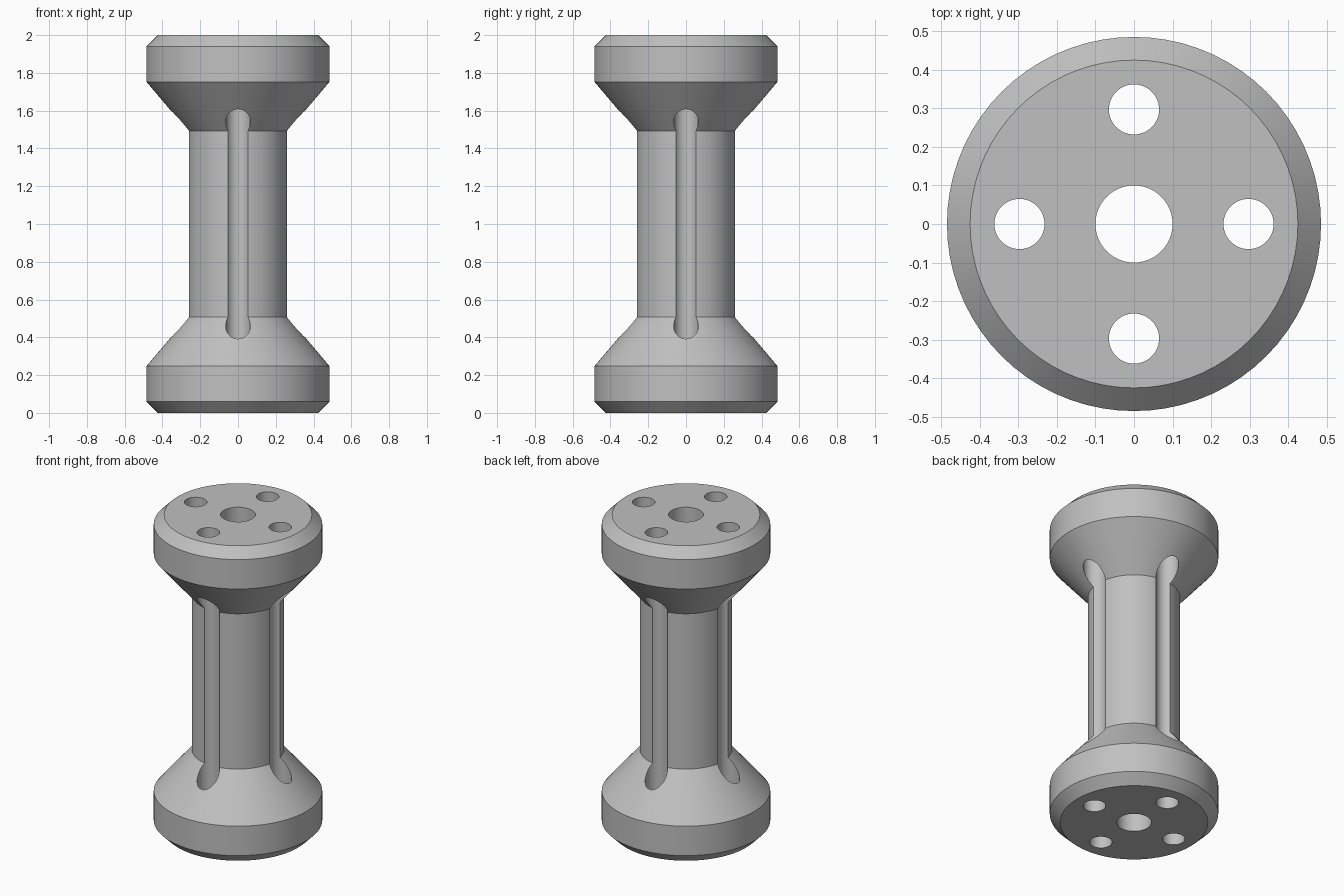
import bpy, bmesh, math
from mathutils import Matrix, Vector

cube = bpy.data.objects.get("Cube")
if cube:
    bpy.data.objects.remove(cube, do_unlink=True)

HEIGHT = 2.0
SEGMENTS = 72

grey = bpy.data.materials.new("plain grey")
grey.use_nodes = True
colour = (0.53, 0.53, 0.53, 1)
grey.diffuse_color = colour
grey.node_tree.nodes["Principled BSDF"].inputs["Base Color"].default_value = colour


def add_object(name, bm):
    bmesh.ops.recalc_face_normals(bm, faces=bm.faces)
    mesh = bpy.data.meshes.new(name)
    bm.to_mesh(mesh)
    bm.free()
    mesh.materials.append(grey)
    obj = bpy.data.objects.new(name, mesh)
    bpy.context.collection.objects.link(obj)
    return obj


# Spool body: chamfered rim, cone and shaft, mirrored top to bottom
half = [(0.425, 0), (0.485, 0.06), (0.485, 0.247), (0.265, 0.507)]
profile = half + [(r, HEIGHT - z) for r, z in reversed(half)]
bm = bmesh.new()
rings = []
for r, z in profile:
    angles = [math.tau * i / SEGMENTS for i in range(SEGMENTS)]
    rings.append([bm.verts.new((r * math.cos(a), r * math.sin(a), z)) for a in angles])
for low, high in zip(rings, rings[1:]):
    for i in range(SEGMENTS):
        j = (i + 1) % SEGMENTS
        bm.faces.new((low[i], low[j], high[j], high[i]))
bm.faces.new(rings[0])
bm.faces.new(rings[-1])
spool = add_object("spool_body", bm)

# Drills: centre bore and four side holes that also groove the shaft
bm = bmesh.new()
drills = [(0.1, Vector((0, 0, 1)))]
for k in range(4):
    a = k * math.pi / 2
    drills.append((0.065, Vector((0.297 * math.cos(a), 0.297 * math.sin(a), 1))))
for radius, centre in drills:
    bmesh.ops.create_cone(bm, cap_ends=True, segments=48, radius1=radius, radius2=radius,
                          depth=HEIGHT + 0.4, matrix=Matrix.Translation(centre))
cutter = add_object("hole_cutter", bm)
cutter.hide_render = True

# Cut the holes, then shade with sharp rims
cut = spool.modifiers.new("holes", "BOOLEAN")
cut.operation = "DIFFERENCE"
cut.solver = "EXACT"
cut.object = cutter
bpy.ops.object.select_all(action="DESELECT")
bpy.context.view_layer.objects.active = spool
spool.select_set(True)
bpy.ops.object.modifier_apply(modifier=cut.name)
bpy.data.objects.remove(cutter, do_unlink=True)
bpy.ops.object.shade_smooth_by_angle(angle=math.radians(25))
